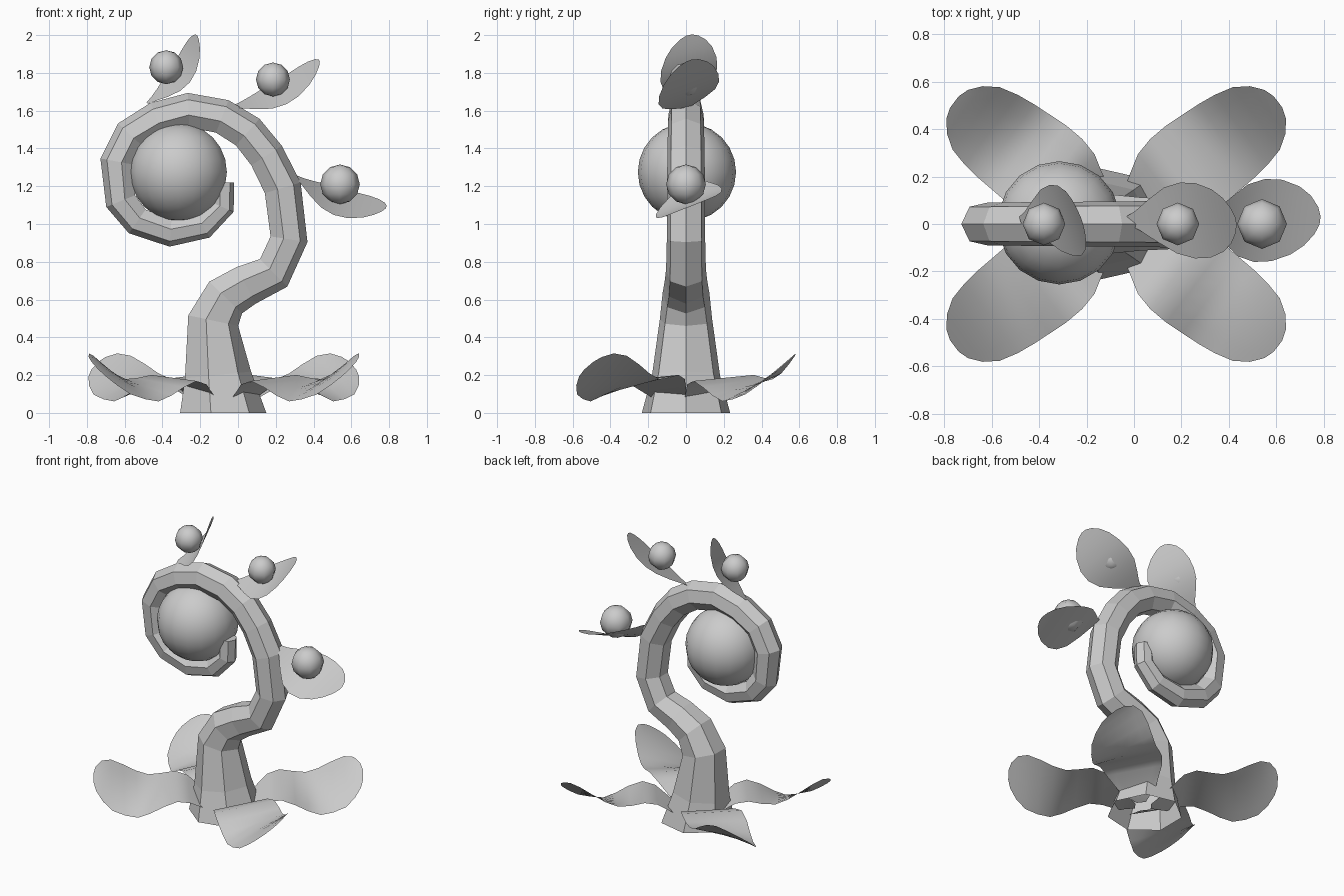
import bpy, bmesh, math
from mathutils import Vector

if "Cube" in bpy.data.objects:
    bpy.data.objects.remove(bpy.data.objects["Cube"])


def finish(name, bm, smooth=True):
    bmesh.ops.recalc_face_normals(bm, faces=bm.faces)
    me = bpy.data.meshes.new(name)
    bm.to_mesh(me)
    bm.free()
    for p in me.polygons:
        p.use_smooth = smooth
    ob = bpy.data.objects.new(name, me)
    bpy.context.collection.objects.link(ob)
    return ob


def skin(bm, rows, closed):
    for a, b in zip(rows, rows[1:]):
        n = len(a)
        for i in range(n if closed else n - 1):
            j = (i + 1) % n
            bm.faces.new((a[i], a[j], b[j], b[i]))


def leaf(name, origin, along, up, profile, roll=1, cols=6):
    """profile rows: distance, half width, lift, sideways slope"""
    bm = bmesh.new()
    o, d, n = Vector(origin), Vector(along).normalized(), Vector(up).normalized()
    side = n.cross(d)
    rows = []
    for t, w, lift, slope in profile:
        row = []
        for i in range(cols + 1):
            s = (2 * i / cols - 1) * w
            row.append(bm.verts.new(o + d * t + n * (lift + s * slope * roll) + side * s))
        rows.append(row)
    skin(bm, rows, False)
    return finish(name, bm)


def ball(name, loc, r, seg, rings):
    bm = bmesh.new()
    bmesh.ops.create_uvsphere(bm, u_segments=seg, v_segments=rings, radius=r)
    bmesh.ops.translate(bm, verts=bm.verts, vec=loc)
    return finish(name, bm)


# Curling stem: x, z, radius along the centre line, seven-sided section
path = [(-.09, 0, .24), (-.115, .2, .185), (-.138, .49, .142), (-.07, .615, .127),
        (.04, .68, .115), (.185, .745, .108), (.265, .92, .104), (.232, 1.19, .104),
        (.147, 1.36, .101), (.048, 1.483, .099), (-.085, 1.565, .097), (-.262, 1.598, .096),
        (-.426, 1.554, .095), (-.567, 1.469, .093), (-.637, 1.33, .093), (-.617, 1.123, .087),
        (-.531, 1.017, .081), (-.357, .956, .076), (-.183, .99, .07), (-.083, 1.09, .065),
        (-.08, 1.22, .06)]
bm = bmesh.new()
rings = []
for k, (x, z, r) in enumerate(path):
    a, b = path[max(k - 1, 0)], path[min(k + 1, len(path) - 1)]
    c = Vector((x, 0, z))
    t1 = Vector((x - a[0], 0, z - a[1])).normalized()
    t2 = Vector((b[0] - x, 0, b[1] - z)).normalized()
    t = (t1 + t2).normalized() if k else Vector((0, 0, 1))
    n = Vector((t.z, 0, -t.x))
    rings.append([bm.verts.new(c + r * (n * math.cos(i * math.tau / 7)
                                        + Vector((0, 1, 0)) * math.sin(i * math.tau / 7)))
                  for i in range(7)])
skin(bm, rings, True)
bm.faces.new(rings[-1])
finish("stem", bm, smooth=False)

# Large ball held in the curl
ball("curl_ball", (-.315, .005, 1.275), .26, 18, 12)

# Four wavy ground leaves, the left pair mirroring the right pair
ground = [(.05, .03, .045, 0), (.15, .12, .09, .05), (.25, .18, .165, .08), (.33, .2, .185, .08),
          (.42, .205, .16, .12), (.5, .2, .135, .22), (.58, .195, .135, .38), (.66, .185, .165, .5),
          (.74, .165, .2, .62), (.8, .125, .23, .68), (.84, .075, .245, .68), (.855, .03, .25, .68)]
for i, (ang, roll) in enumerate(((37, 1), (143, -1), (217, -1), (323, 1))):
    a = math.radians(ang)
    # rear right and front right roll the same way; left side is reversed
    leaf(f"ground_leaf_{i + 1}", (-.075, 0, 0), (math.cos(a), math.sin(a), 0), (0, 0, 1), ground, roll)

# Three small leaves on the stem, each with a berry
shape = [(0, .1), (.08, .25), (.2, .55), (.35, .87), (.5, 1), (.65, .98), (.8, .82),
         (.9, .6), (.97, .33), (1, .1)]
tops = [((-.48, 1.64), (-.22, 2.0), .15, (-.38, 1.83), .09),
        ((-.03, 1.62), (.43, 1.865), .16, (.185, 1.765), .09),
        ((.31, 1.25), (.785, 1.09), .175, (.54, 1.21), .105)]
for i, (p, q, w, b, r) in enumerate(tops):
    d = Vector((q[0] - p[0], 0, q[1] - p[1]))
    prof = [(t * d.length, w * h, -.055 * math.sin(math.pi * t), .42) for t, h in shape]
    leaf(f"stem_leaf_{i + 1}", (p[0], .015, p[1]), d, (-d.z, 0, d.x), prof)
    ball(f"berry_{i + 1}", (b[0], 0, b[1]), r, 8, 6)
